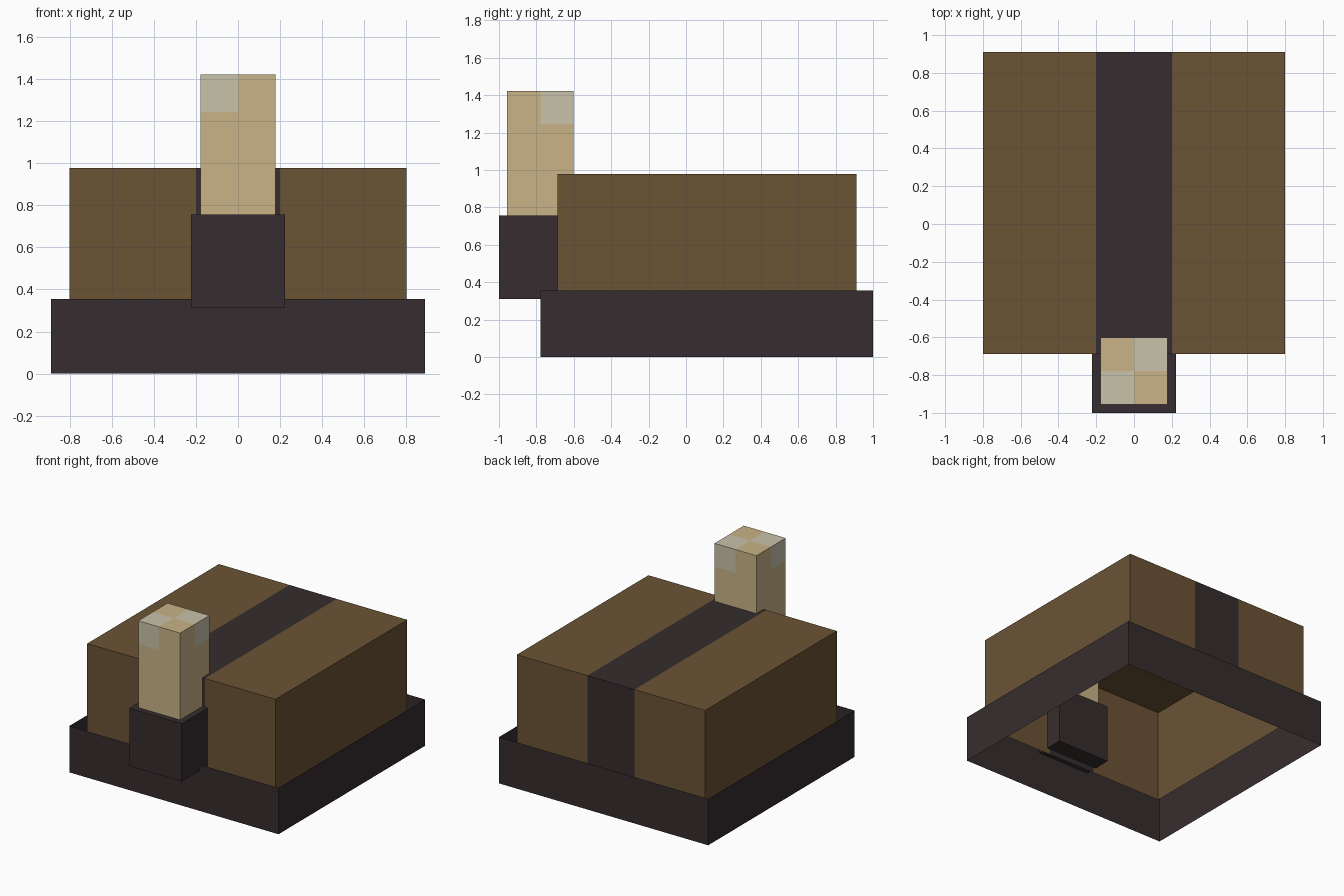
import bpy, bmesh
from mathutils import Vector

if "Cube" in bpy.data.objects:
    bpy.data.objects.remove(bpy.data.objects["Cube"])

U = 2 / 22.5          # modelling unit
AXIS_Y = -0.778       # centre line of the post


def material(name, rgb):
    lin = [(c / 255 / 12.92) if c <= 10 else ((c / 255 + 0.055) / 1.055) ** 2.4 for c in rgb]
    m = bpy.data.materials.new(name)
    m.diffuse_color = (*lin, 1)
    m.use_nodes = True
    m.node_tree.nodes["Principled BSDF"].inputs["Base Color"].default_value = m.diffuse_color
    return m


brown = material("brown", (106, 83, 53))
dark = material("dark", (54, 44, 46))
tan = material("tan", (201, 179, 134))
pale = material("pale", (200, 195, 170))


def box(name, lo, hi, mats, open_top=False, open_bottom=False, cuts=(), rule=None):
    """Box from corner to corner, with optional open ends, cut planes and a colour rule."""
    lo, hi = Vector(lo), Vector(hi)
    bm = bmesh.new()
    bmesh.ops.create_cube(bm, size=1)
    for v in bm.verts:
        v.co = (lo + hi) / 2 + v.co * (hi - lo)
    bm.normal_update()
    gone = [f for f in bm.faces if (open_top and f.normal.z > 0.5) or (open_bottom and f.normal.z < -0.5)]
    bmesh.ops.delete(bm, geom=gone, context='FACES')
    for co, no in cuts:
        bmesh.ops.bisect_plane(bm, geom=bm.verts[:] + bm.edges[:] + bm.faces[:],
                               plane_co=co, plane_no=no)
    bm.normal_update()
    if rule:
        for f in bm.faces:
            f.material_index = int(rule(f.calc_center_median(), f.normal))
    me = bpy.data.meshes.new(name)
    bm.to_mesh(me)
    bm.free()
    for m in mats:
        me.materials.append(m)
    ob = bpy.data.objects.new(name, me)
    bpy.context.collection.objects.link(ob)
    return ob


X, Y, Z = (1, 0, 0), (0, 1, 0), (0, 0, 1)

# Thin open ring of walls around the bottom
box("base_rim", (-10 * U, -0.778, 0), (10 * U, 1, 4 * U), [dark], True, True)

# Body shell, open below, with a dark band over front, top and back
box("body", (-9 * U, -0.687, 3 * U), (9 * U, 0.911, 11 * U), [brown, dark], open_bottom=True,
    cuts=[((-0.2, 0, 0), X), ((0.2, 0, 0), X)],
    rule=lambda c, n: abs(c.x) < 0.2)

# Block that holds the post
box("post_collar", (-2.5 * U, AXIS_Y - 2.5 * U, 3.5 * U), (2.5 * U, AXIS_Y + 2.5 * U, 8.5 * U), [dark])

# Post with pale caps on two opposite top corners
box("post", (-2 * U, AXIS_Y - 2 * U, 8 * U), (2 * U, AXIS_Y + 2 * U, 16 * U), [tan, pale],
    cuts=[((0, 0, 0), X), ((0, AXIS_Y, 0), Y), ((0, 0, 14 * U), Z)],
    rule=lambda c, n: c.z > 14 * U and c.x * (c.y - AXIS_Y) > 0)
